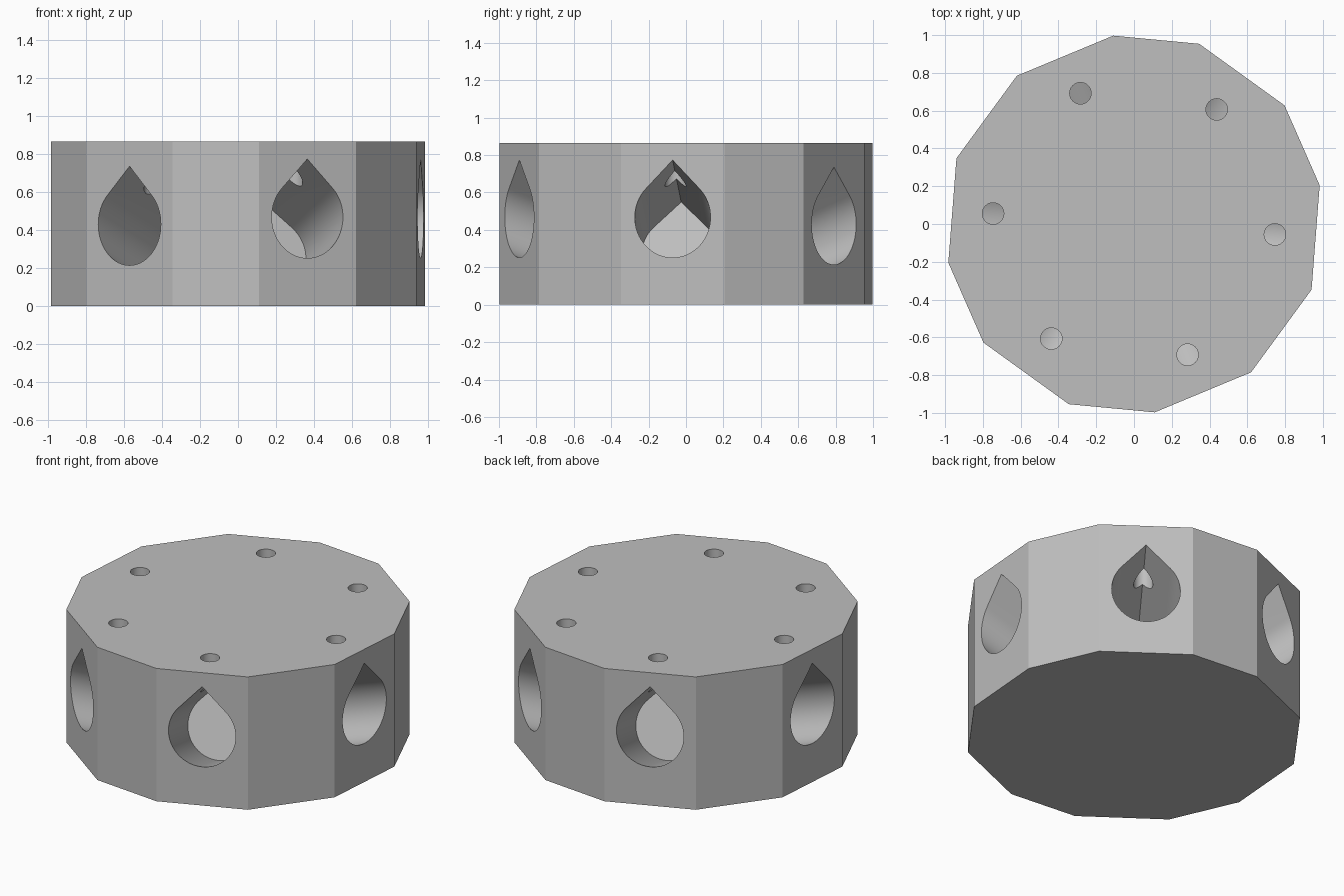
import bpy, bmesh
from math import sin, cos, pi, radians
from mathutils import Vector

if "Cube" in bpy.data.objects:
    bpy.data.objects.remove(bpy.data.objects["Cube"])

HEIGHT = 0.865
TILT = radians(20)
TUNNEL_R = 0.203
DEPTH = 0.52
UP = Vector((0, 0, 1))

grey = bpy.data.materials.new("mid_grey")
grey.use_nodes = True
color = (0.52, 0.52, 0.52, 1)
grey.diffuse_color = color
grey.node_tree.nodes["Principled BSDF"].inputs["Base Color"].default_value = color


def prism(name, outline, sweep):
    """Sweep a flat outline of 3D points along a vector into a closed solid."""
    bm = bmesh.new()
    face = bm.faces.new([bm.verts.new(p) for p in outline])
    moved = bmesh.ops.extrude_face_region(bm, geom=[face])["geom"]
    bmesh.ops.translate(bm, vec=sweep, verts=[v for v in moved if isinstance(v, bmesh.types.BMVert)])
    if not any(f.is_valid and f.normal.dot(sweep) for f in [face]):
        bm.faces.new(face.verts)
    bmesh.ops.recalc_face_normals(bm, faces=bm.faces)
    mesh = bpy.data.meshes.new(name)
    bm.to_mesh(mesh)
    bm.free()
    mesh.materials.append(grey)
    obj = bpy.data.objects.new(name, mesh)
    bpy.context.collection.objects.link(obj)
    return obj


def cut(target, cutter):
    """Subtract the cutter from the target and discard it."""
    mod = target.modifiers.new("cut", 'BOOLEAN')
    mod.operation = 'DIFFERENCE'
    mod.solver = 'EXACT'
    mod.object = cutter
    bpy.context.view_layer.objects.active = target
    bpy.ops.object.modifier_apply(modifier=mod.name)
    bpy.data.objects.remove(cutter)


# Twelve-sided body: half the rim, repeated by a half turn
half_rim = [(0.11, -0.997), (0.62, -0.785), (0.94, -0.348),
            (0.983, 0.205), (0.797, 0.628), (0.345, 0.954)]
rim = [Vector((x, y, 0)) for x, y in half_rim]
rim += [-p for p in rim]
body = prism("block_body", rim, UP * HEIGHT)

# Teardrop section: round below, straight 45 degree roof to a point
teardrop = [(TUNNEL_R * cos(a), TUNNEL_R * sin(a))
            for a in [radians(135) + radians(270) * i / 48 for i in range(49)]]
teardrop.append((0, TUNNEL_R * 2 ** 0.5))

# Sloping blind tunnels on every other side, each met by a round hole from the top
for i in range(0, 12, 2):
    middle = (rim[i] + rim[i + 1]) / 2
    outward = middle.normalized()
    side = UP.cross(outward)
    axis = -outward * cos(TILT) - UP * sin(TILT)
    up = -outward * sin(TILT) + UP * cos(TILT)
    entry = middle + UP * (0.43 if i % 6 == 4 else 0.468)
    start = entry - axis * 0.3
    tunnel = prism("tunnel_cutter", [start + side * u + up * v for u, v in teardrop],
                   axis * (0.3 + DEPTH / cos(TILT)))
    cut(body, tunnel)

    base = outward * 0.748 + UP * 0.4
    ring = [base + Vector((cos(a), sin(a), 0)) * 0.057
            for a in [2 * pi * k / 32 for k in range(32)]]
    cut(body, prism("hole_cutter", ring, UP * HEIGHT))

# Smooth only the round walls
body.select_set(True)
bpy.context.view_layer.objects.active = body
bpy.ops.object.shade_smooth_by_angle(angle=radians(20))
